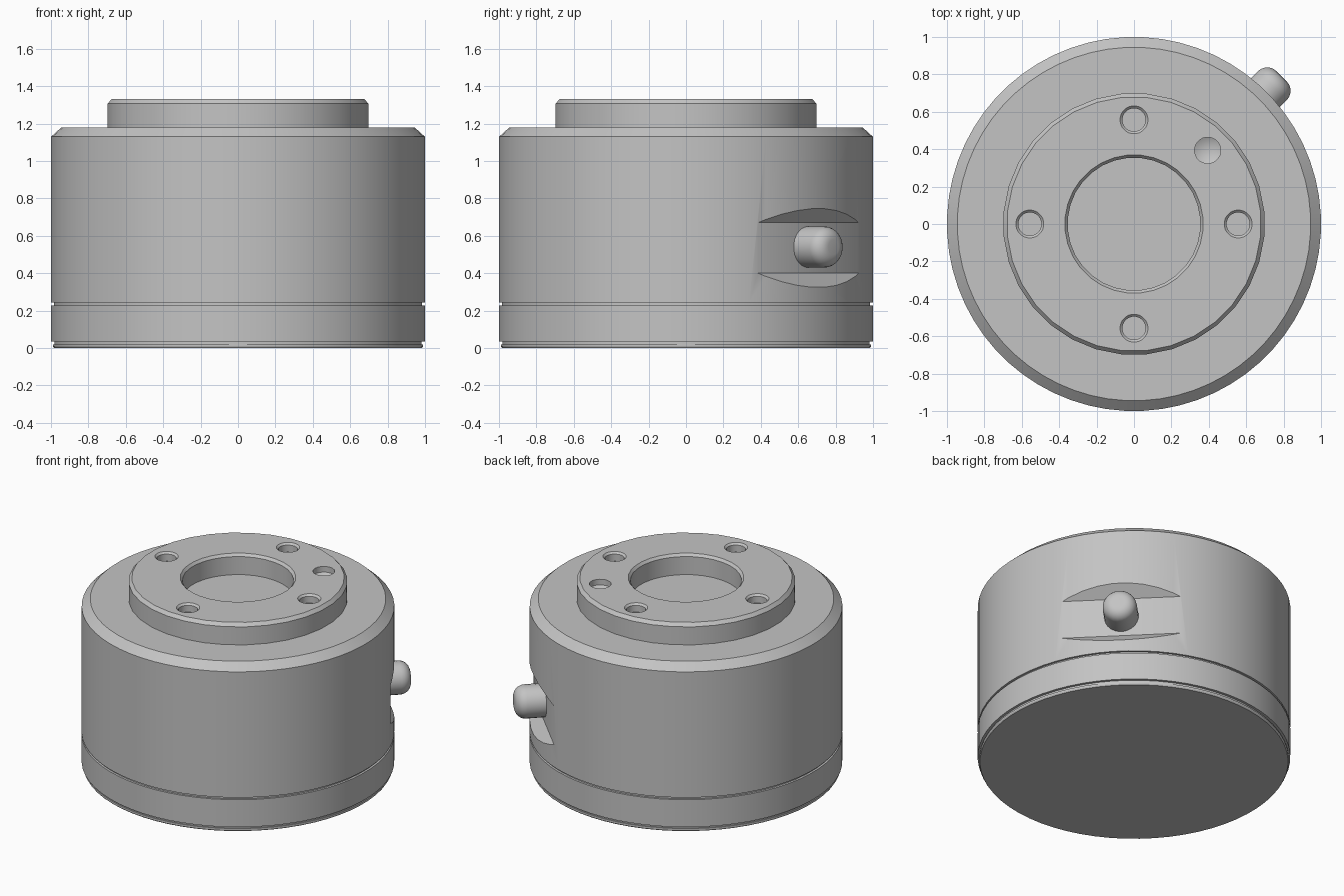
import bpy, bmesh
from math import pi, radians, sin, cos
from mathutils import Matrix, Vector

if "Cube" in bpy.data.objects:
    bpy.data.objects.remove(bpy.data.objects["Cube"], do_unlink=True)

metal = bpy.data.materials.new("grey metal")
grey = (0.55, 0.55, 0.55, 1)
metal.use_nodes = True
metal.diffuse_color = grey
metal.node_tree.nodes["Principled BSDF"].inputs["Base Color"].default_value = grey


def make_object(name, bm):
    bmesh.ops.recalc_face_normals(bm, faces=bm.faces)
    mesh = bpy.data.meshes.new(name)
    bm.to_mesh(mesh)
    bm.free()
    mesh.materials.append(metal)
    obj = bpy.data.objects.new(name, mesh)
    bpy.context.collection.objects.link(obj)
    return obj


def lathe(name, profile, sides, matrix=Matrix()):
    """Solid turned about z from (radius, height) points, ends on the axis."""
    bm = bmesh.new()
    turn = Matrix.Rotation(pi / sides, 3, "Z")
    verts = [bm.verts.new(turn @ Vector((r, 0, z))) for r, z in profile]
    edges = [bm.edges.new(pair) for pair in zip(verts, verts[1:])]
    bmesh.ops.spin(bm, geom=verts + edges, cent=(0, 0, 0), axis=(0, 0, 1),
                   angle=2 * pi, steps=sides, use_duplicate=False)
    bmesh.ops.remove_doubles(bm, verts=bm.verts, dist=0.0005)
    bm.transform(matrix)
    return make_object(name, bm)


def cut(obj, cutter):
    cutter.hide_render = True
    mod = obj.modifiers.new("cut", "BOOLEAN")
    mod.operation, mod.solver, mod.object = "DIFFERENCE", "EXACT", cutter
    bpy.context.view_layer.objects.active = obj
    bpy.ops.object.modifier_apply(modifier=mod.name)
    bpy.data.objects.remove(cutter, do_unlink=True)


def smooth(obj):
    bpy.ops.object.select_all(action="DESELECT")
    obj.select_set(True)
    bpy.context.view_layer.objects.active = obj
    bpy.ops.object.shade_smooth_by_angle(angle=radians(25))


# Housing with base plate, two thin grooves and chamfered shoulder
housing = lathe("housing", [
    (0, 0), (0.985, 0), (0.99, 0.008), (0.99, 0.02), (0.982, 0.02),
    (0.982, 0.035), (1, 0.035), (1, 0.228), (0.985, 0.228), (0.985, 0.243),
    (1, 0.243), (1, 1.13), (0.945, 1.18), (0, 1.18)], 64)

# Flat notch with sloping ends, on the back left diagonal
bm = bmesh.new()
section = [(0.924, 0.40), (0.924, 0.67), (1.1, 0.846), (1.1, 0.224)]
face = bm.faces.new([bm.verts.new((r, -0.6, z)) for r, z in section])
side = bmesh.ops.extrude_face_region(bm, geom=[face])["geom"]
bmesh.ops.translate(bm, vec=(0, 1.2, 0),
                    verts=[v for v in side if isinstance(v, bmesh.types.BMVert)])
bm.transform(Matrix.Rotation(pi / 4, 4, "Z"))
cut(housing, make_object("notch_cutter", bm))

# Raised mounting flange with shallow centre recess
flange = lathe("mounting_flange", [
    (0, 1.16), (0.70, 1.16), (0.70, 1.307), (0.68, 1.33), (0.37, 1.33),
    (0.355, 1.312), (0.355, 1.185), (0, 1.185)], 32)

# Four countersunk screw holes and one drilled locating hole
ring = 0.557
screw = [(0, 1.36), (0.105, 1.36), (0.062, 1.317), (0.062, 1.27), (0, 1.27)]
pin = [(0, 1.36), (0.07, 1.36), (0.07, 1.29), (0, 1.255)]
holes = [(i * pi / 2, screw) for i in range(4)] + [(pi / 4, pin)]
for angle, profile in holes:
    place = Matrix.Translation((ring * cos(angle), ring * sin(angle), 0))
    cut(flange, lathe("hole_cutter", profile, 24, place))

# Round-ended connector standing out of the notch
radius, fillet, tip = 0.11, 0.07, 1.116
arc = [(radius - fillet + fillet * cos(a), tip - fillet + fillet * sin(a))
       for a in (i * pi / 12 for i in range(7))]
outward = (Matrix.Translation((0, 0, 0.54)) @ Matrix.Rotation(pi / 4, 4, "Z")
           @ Matrix.Rotation(pi / 2, 4, "Y"))
connector = lathe("connector", [(0, 0.9), (radius, 0.9)] + arc + [(0, tip)],
                  24, outward)

for part in (housing, flange, connector):
    smooth(part)
